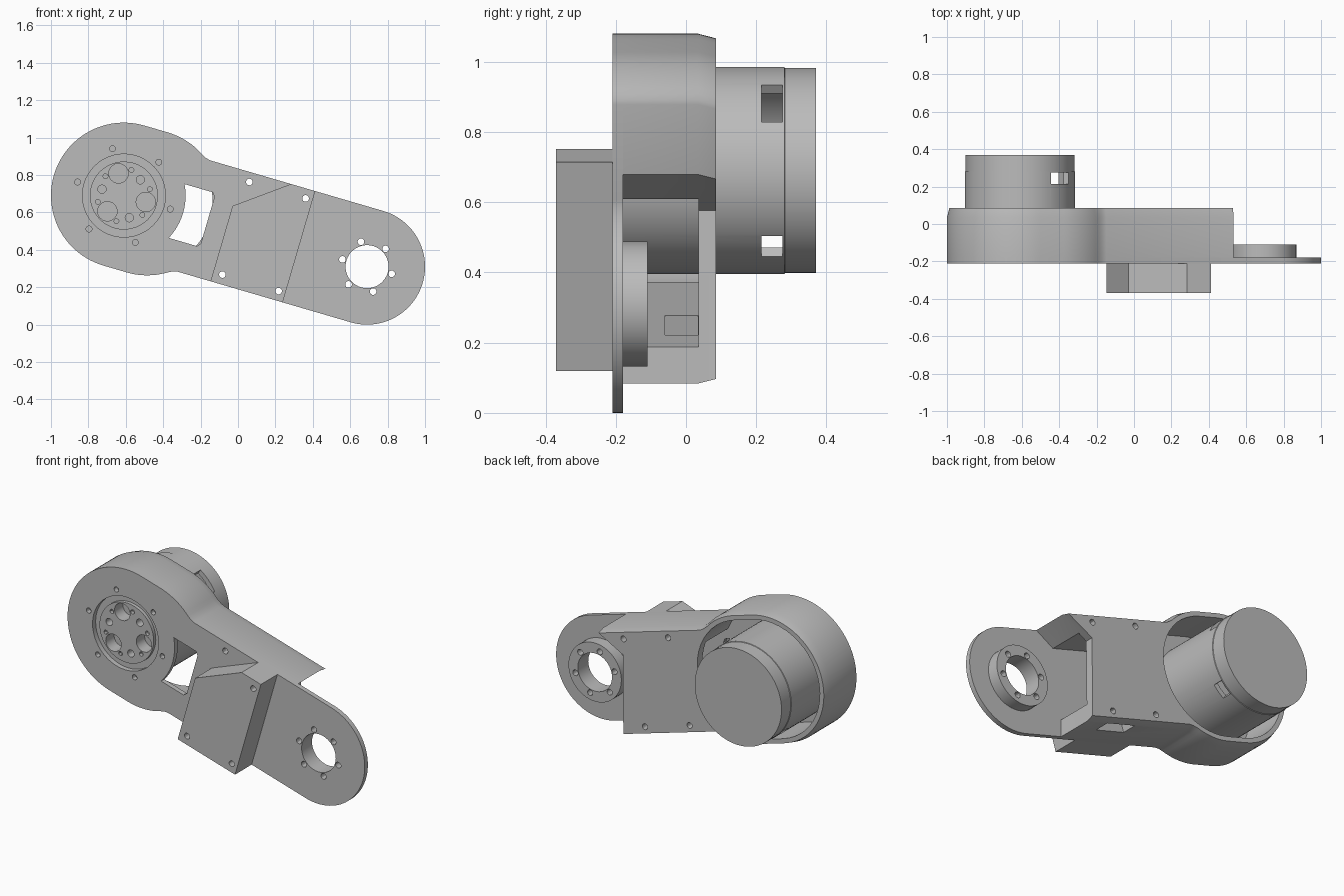
import bpy, bmesh
from math import sin, cos, radians, atan2, hypot

cube = bpy.data.objects.get("Cube")
if cube:
    bpy.data.objects.remove(cube, do_unlink=True)

grey = bpy.data.materials.new("plain_grey")
grey.use_nodes = True
grey.diffuse_color = (0.5, 0.5, 0.5, 1)
grey.node_tree.nodes["Principled BSDF"].inputs["Base Color"].default_value = (0.5, 0.5, 0.5, 1)

# Arm frame: u runs from the motor centre to the hub centre, v across it
MX, MZ, HX, HZ = -0.61, 0.69, 0.69, 0.31
TILT = atan2(MZ - HZ, HX - MX)
LENGTH = hypot(HX - MX, MZ - HZ)


def place(u, y, v):
    return (MX + u * cos(TILT) + v * sin(TILT), y, MZ - u * sin(TILT) + v * cos(TILT))


def arc(u, r, a0, a1, n=24, v=0):
    steps = [radians(a0 + (a1 - a0) * i / n) for i in range(n + 1)]
    return [(u + r * cos(a), v + r * sin(a)) for a in steps]


def circle(u, v, r, n=48):
    return arc(u, r, 0, 360, n, v)[:-1]


def polar(r, angle):
    return r * cos(radians(angle)), r * sin(radians(angle))


def solid(name, *layers):
    """Loft matching outlines, given as (y, outline), into a closed solid."""
    bm = bmesh.new()
    rings = [[bm.verts.new(place(u, y, v)) for u, v in pts] for y, pts in layers]
    n = len(rings[0])
    for a, b in zip(rings, rings[1:]):
        for i in range(n):
            j = (i + 1) % n
            bm.faces.new((a[i], a[j], b[j], b[i]))
    bm.faces.new(rings[0])
    bm.faces.new(rings[-1])
    bmesh.ops.recalc_face_normals(bm, faces=bm.faces)
    mesh = bpy.data.meshes.new(name)
    bm.to_mesh(mesh)
    bm.free()
    mesh.materials.append(grey)
    ob = bpy.data.objects.new(name, mesh)
    bpy.context.collection.objects.link(ob)
    return ob


def activate(ob):
    bpy.ops.object.select_all(action='DESELECT')
    ob.select_set(True)
    bpy.context.view_layer.objects.active = ob


def cut(targets, y0, y1, pts):
    tool = solid("cutter", (y0, pts), (y1, pts))
    for ob in targets:
        activate(ob)
        mod = ob.modifiers.new("cut", 'BOOLEAN')
        mod.operation = 'DIFFERENCE'
        mod.solver = 'EXACT'
        mod.object = tool
        bpy.ops.object.modifier_apply(modifier=mod.name)
    bpy.data.objects.remove(tool, do_unlink=True)


def mirrored(pts):
    return [(u, -v) for u, v in reversed(pts)]


def shoulder(d=0):
    """Upper edge from the motor end to the straight arm, inset by d."""
    return (arc(0, 0.39 - d, 180, 90) + arc(0.13, 0.39 - d, 90, 57, 10)
            + [(0.365, 0.316 - d), (0.39, 0.31 - d)])


def housing_outline(d=0):
    end = [(1.1, 0.31 - d), (0.967, 0.165), (1.1, -0.31 + d)]
    return shoulder(d) + end + mirrored(shoulder(d))[:-1]


# Front plate
half = shoulder() + arc(LENGTH, 0.31, 90, 0)
plate_outline = half + mirrored(half)[1:-1]
plate = solid("front_plate", (-0.21, plate_outline), (-0.18, plate_outline))

# Hollow housing with a tapered rear rim
housing = solid("arm_housing", (-0.18, housing_outline()), (0.035, housing_outline()),
                (0.085, housing_outline(0.013)))
cut([housing], -0.3, 0.2, arc(0, 0.35, 90, 270) + arc(0.13, 0.35, -90, 90))
cut([housing], -0.3, 0.035, [(0.2, -0.21), (1.3, -0.21), (1.3, 0.21), (0.2, 0.21)])
cut([housing], -0.06, 0.034, [(0.75, -0.4), (0.95, -0.4), (0.95, -0.15), (0.75, -0.15)])

# Raised block on the front
block_outline = [(0.573, -0.31), (0.573, 0.11), (0.84, 0.31), (0.975, 0.31), (0.975, -0.31)]
block = solid("front_block", (-0.37, block_outline), (-0.21, block_outline))

# Hub ring behind the small end
hub_outline = circle(LENGTH, 0, 0.178)
hub = solid("hub_ring", (-0.18, hub_outline), (-0.11, hub_outline))

# Motor can with a stepped rear cap, and rotor face
wide, narrow = circle(0, 0, 0.295, 80), circle(0, 0, 0.292, 80)
motor = solid("motor_can", (-0.179, wide), (0.28, wide), (0.282, narrow), (0.37, narrow))
rotor_outline = circle(0, 0, 0.182)
rotor = solid("rotor_face", (-0.2, rotor_outline), (-0.179, rotor_outline))

# Cable slots into the hollow rear of the motor
cut([motor], 0.2, 0.295, circle(0, 0, 0.265))
tilt_deg = TILT * 180 / 3.14159
for a0, a1 in ((28, 56), (-56, -39), (219, 236)):
    a0, a1 = a0 + tilt_deg, a1 + tilt_deg
    cut([motor], 0.215, 0.275, arc(0, 0.25, a0, a1, 4) + arc(0, 0.32, a1, a0, 4))

# Window beside the motor, rotor opening and hub bore
cut([plate], -0.3, -0.1, arc(0, 0.33, -27, 27, 12)
    + [(0.45, 0.15), (0.467, 0.13), (0.467, -0.13), (0.45, -0.15)])
cut([plate], -0.3, -0.1, circle(0, 0, 0.222))
cut([plate, hub], -0.3, 0, circle(LENGTH, 0, 0.115))

# Screw holes around the motor and the hub, and openings in the rotor
for k in range(6):
    a = 60 * k
    cut([plate], -0.3, -0.1, circle(*polar(0.258, a), 0.016, 12))
    u, v = polar(0.137, a)
    cut([plate, hub], -0.3, 0, circle(LENGTH + u, v, 0.018, 12))
    cut([rotor], -0.3, -0.1, circle(*polar(0.143, a + 30), 0.013, 12))
    size = 0.022 if k % 2 else 0.052
    cut([rotor, motor], -0.3, -0.12, circle(*polar(0.122, a), size, 20))

# Through holes along the arm edges
for u in (0.624, 0.937):
    for v in (-0.258, 0.258):
        cut([plate, housing, block], -0.5, 0.2, circle(u, v, 0.018, 12))

for ob in (plate, housing, block, hub, motor, rotor):
    activate(ob)
    bpy.ops.object.shade_smooth_by_angle(angle=radians(30))
